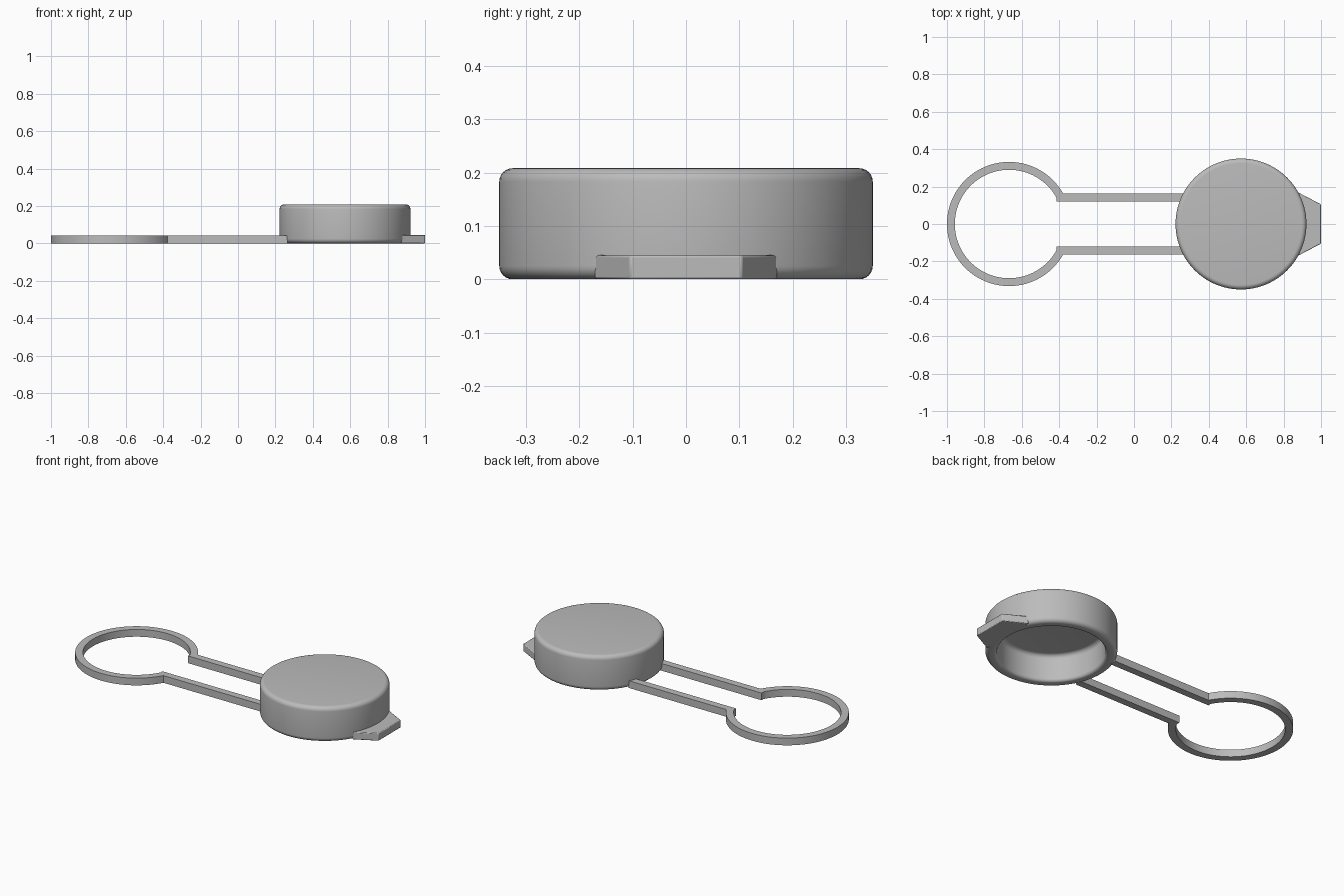
import bpy, bmesh
from math import sin, cos, asin, pi, radians
from mathutils import Vector

old = bpy.data.objects.get("Cube")
if old:
    bpy.data.objects.remove(old, do_unlink=True)

grey = bpy.data.materials.new("grey plastic")
grey.use_nodes = True
COLOUR = (0.5, 0.5, 0.5, 1)
grey.diffuse_color = COLOUR
grey.node_tree.nodes["Principled BSDF"].inputs["Base Color"].default_value = COLOUR

CAP_X, CAP_R, CAP_H = 0.572, 0.35, 0.208
RING_X, RING_OUT, RING_IN = -0.668, 0.332, 0.29
STRAP_IN, STRAP_OUT, STRAP_H = 0.12, 0.162, 0.043


def finish(name, bm):
    bmesh.ops.recalc_face_normals(bm, faces=bm.faces)
    mesh = bpy.data.meshes.new(name)
    bm.to_mesh(mesh)
    bm.free()
    obj = bpy.data.objects.new(name, mesh)
    bpy.context.collection.objects.link(obj)
    mesh.materials.append(grey)
    bpy.ops.object.select_all(action='DESELECT')
    obj.select_set(True)
    bpy.context.view_layer.objects.active = obj
    bpy.ops.object.shade_smooth_by_angle(angle=radians(35))
    return obj


def arc(cx, cy, r, start, end, steps):
    return [(cx + r * cos(start + (end - start) * i / steps),
             cy + r * sin(start + (end - start) * i / steps)) for i in range(steps + 1)]


def extrude_outline(name, outline, height):
    bm = bmesh.new()
    face = bm.faces.new([bm.verts.new((x, y, 0)) for x, y in outline])
    top = bmesh.ops.extrude_face_region(bm, geom=[face])["geom"]
    bmesh.ops.translate(bm, vec=(0, 0, height),
                        verts=[v for v in top if isinstance(v, bmesh.types.BMVert)])
    return finish(name, bm)


# Hollow cap: rounded cup profile turned around its axis
fillet, rim, inner, ceiling = 0.025, 0.018, 0.288, 0.16
profile = [(0, CAP_H)]
profile += arc(CAP_R - fillet, CAP_H - fillet, fillet, pi / 2, 0, 6)
profile += arc(CAP_R - fillet, fillet, fillet, 0, -pi / 2, 6)
profile += arc(inner + rim, rim, rim, -pi / 2, -pi, 6)
profile += arc(inner - fillet, ceiling - fillet, fillet, 0, pi / 2, 6)
profile += [(0, ceiling)]
bm = bmesh.new()
verts = [bm.verts.new((CAP_X + r, 0, z)) for r, z in profile]
edges = [bm.edges.new(pair) for pair in zip(verts, verts[1:])]
bmesh.ops.spin(bm, geom=verts + edges, cent=(CAP_X, 0, 0), axis=(0, 0, 1),
               angle=2 * pi, steps=96)
bmesh.ops.remove_doubles(bm, verts=bm.verts, dist=0.0001)
finish("cap", bm)

# Open retaining ring with its two straps, one mirrored outline
a_out = asin(STRAP_OUT / RING_OUT)
a_in = asin(0.14 / RING_IN)
outer = arc(RING_X, 0, RING_OUT, a_out, pi, 40)
inside = arc(RING_X, 0, RING_IN, pi, a_in, 40)
start_x = inside[-1][0]
upper_out = [(0.265, STRAP_OUT)] + outer
upper_in = inside + [(start_x, STRAP_IN), (0.265, STRAP_IN)]


def mirrored(points):
    return [(x, -y) for x, y in reversed(points)]


outline = upper_out + mirrored(upper_out)[1:] + mirrored(upper_in) + upper_in[1:]
extrude_outline("ring_and_straps", outline, STRAP_H)

# Tapered pull tab with softened edges
tab = extrude_outline("pull_tab", [(0.872, -0.172), (1.0, -0.105), (1.0, 0.105), (0.872, 0.172)], 0.045)
bevel = tab.modifiers.new("soft edges", 'BEVEL')
bevel.width, bevel.segments = 0.004, 2
